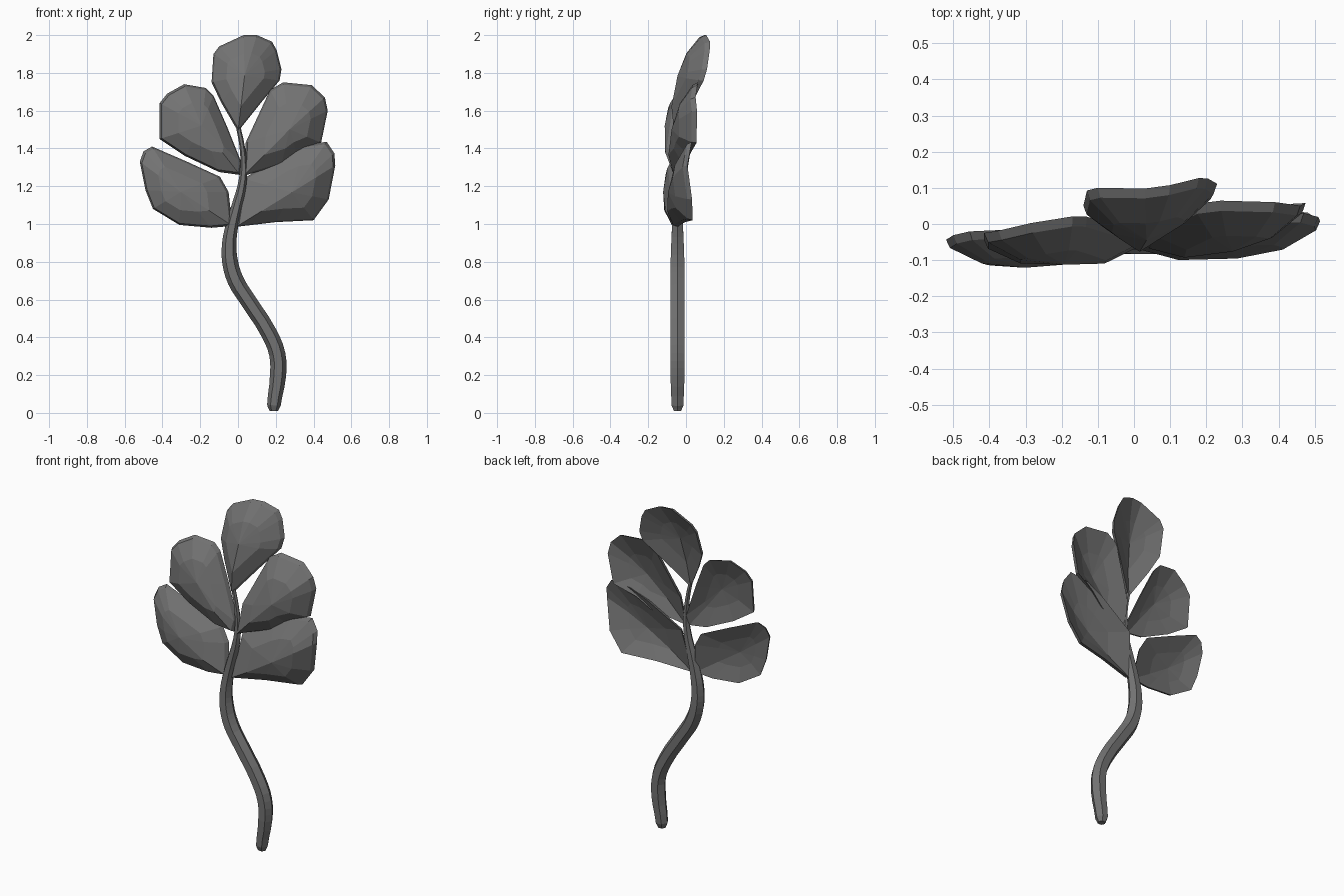
import bpy, bmesh
from mathutils import Vector

if "Cube" in bpy.data.objects:
    bpy.data.objects.remove(bpy.data.objects["Cube"])

# Dark grey for the whole plant
grey = bpy.data.materials.new("dark_grey")
grey.diffuse_color = (0.17, 0.17, 0.17, 1)
grey.use_nodes = True
grey.node_tree.nodes["Principled BSDF"].inputs["Base Color"].default_value = grey.diffuse_color


def leaf(name, outline, tip, gx, gz, cup, bulge):
    """Cupped low-poly leaf: rim outline in x/z (first point is the base), bulging to -y."""
    base = Vector(outline[0])
    axis = (Vector(tip) - base).normalized()
    centre = base.lerp(Vector(tip), 0.58)

    def rim_y(p):
        d = p - base
        side = abs(d.x * axis.y - d.y * axis.x)
        return -0.045 + gx * d.x + gz * d.y + cup * side

    bm = bmesh.new()

    def ring(scale, dy):
        verts = []
        for q in outline:
            p = centre.lerp(Vector(q), scale)
            verts.append(bm.verts.new((p.x, rim_y(p) + dy, p.y)))
        return verts

    def bridge(a, b):
        n = len(a)
        for i in range(n):
            j = (i + 1) % n
            bm.faces.new((a[i], a[j], b[j], b[i]))

    def cap(a, dy):
        c = bm.verts.new((centre.x, rim_y(centre) + dy, centre.y))
        for i in range(len(a)):
            bm.faces.new((a[i], a[(i + 1) % len(a)], c))

    # front dome, rim, then hollow back
    rim = ring(1.0, 0)
    outer = ring(0.95, -0.3 * bulge)
    inner = ring(0.55, -0.85 * bulge)
    bridge(rim, outer)
    bridge(outer, inner)
    cap(inner, -bulge)
    back = ring(0.5, -0.3 * bulge)
    bridge(rim, back)
    cap(back, -0.4 * bulge)
    bmesh.ops.recalc_face_normals(bm, faces=bm.faces)
    me = bpy.data.meshes.new(name)
    bm.to_mesh(me)
    bm.free()
    me.materials.append(grey)
    bpy.context.collection.objects.link(bpy.data.objects.new(name, me))


# Leaves
leaf("top_leaf",
     [(0, 1.49), (-0.09, 1.645), (-0.14, 1.75), (-0.13, 1.9), (-0.1, 1.94), (0.03, 2.0),
      (0.1, 2.0), (0.18, 1.965), (0.205, 1.92), (0.23, 1.82), (0.22, 1.76), (0.12, 1.64)],
     (0.06, 2.0), 0.1, 0.26, 0.25, 0.08)
leaf("upper_left_leaf",
     [(0.01, 1.26), (-0.1, 1.275), (-0.28, 1.36), (-0.415, 1.45), (-0.415, 1.64), (-0.375, 1.69),
      (-0.285, 1.74), (-0.17, 1.72), (-0.13, 1.68), (-0.06, 1.52), (0.02, 1.32)],
     (-0.34, 1.71), 0.12, 0.16, 0.1, 0.085)
leaf("upper_right_leaf",
     [(0.03, 1.255), (0.04, 1.43), (0.17, 1.71), (0.24, 1.75), (0.39, 1.735), (0.46, 1.67),
      (0.475, 1.6), (0.44, 1.43), (0.31, 1.375), (0.23, 1.315)],
     (0.45, 1.68), 0.13, 0.09, 0.19, 0.085)
leaf("lower_left_leaf",
     [(-0.03, 0.99), (-0.14, 0.98), (-0.31, 0.995), (-0.45, 1.08), (-0.49, 1.18), (-0.52, 1.33),
      (-0.5, 1.385), (-0.455, 1.41), (-0.27, 1.33), (-0.095, 1.25), (-0.05, 1.17)],
     (-0.5, 1.3), 0.083, 0.12, 0.08, 0.075)
leaf("lower_right_leaf",
     [(-0.01, 0.985), (0.03, 1.24), (0.24, 1.37), (0.35, 1.42), (0.47, 1.435), (0.51, 1.375),
      (0.515, 1.31), (0.48, 1.13), (0.4, 1.02), (0.2, 1.01)],
     (0.5, 1.3), 0.1, 0.0, 0.21, 0.08)

# Stem: tapered six-sided sweep (x, z, radius)
path = [(0.19, 0.01, 0.022), (0.19, 0.04, 0.036), (0.212, 0.2, 0.043), (0.208, 0.31, 0.043),
        (0.165, 0.42, 0.043), (0.05, 0.6, 0.043), (-0.012, 0.7, 0.044), (-0.042, 0.8, 0.042),
        (-0.046, 0.9, 0.038), (-0.03, 1.0, 0.033), (-0.005, 1.1, 0.028), (0.02, 1.2, 0.023),
        (0.03, 1.3, 0.018), (0.022, 1.41, 0.014), (0.0, 1.52, 0.012)]
cu = bpy.data.curves.new("stem", "CURVE")
cu.dimensions = "3D"
cu.bevel_depth = 1.0
cu.bevel_resolution = 1
cu.use_fill_caps = True
sp = cu.splines.new("BEZIER")
sp.resolution_u = 3
sp.bezier_points.add(len(path) - 1)
for pt, (x, z, r) in zip(sp.bezier_points, path):
    pt.co = (x, -0.045, z)
    pt.handle_left_type = pt.handle_right_type = "AUTO"
    pt.radius = r
sp.use_smooth = False
cu.materials.append(grey)
bpy.context.collection.objects.link(bpy.data.objects.new("stem", cu))
